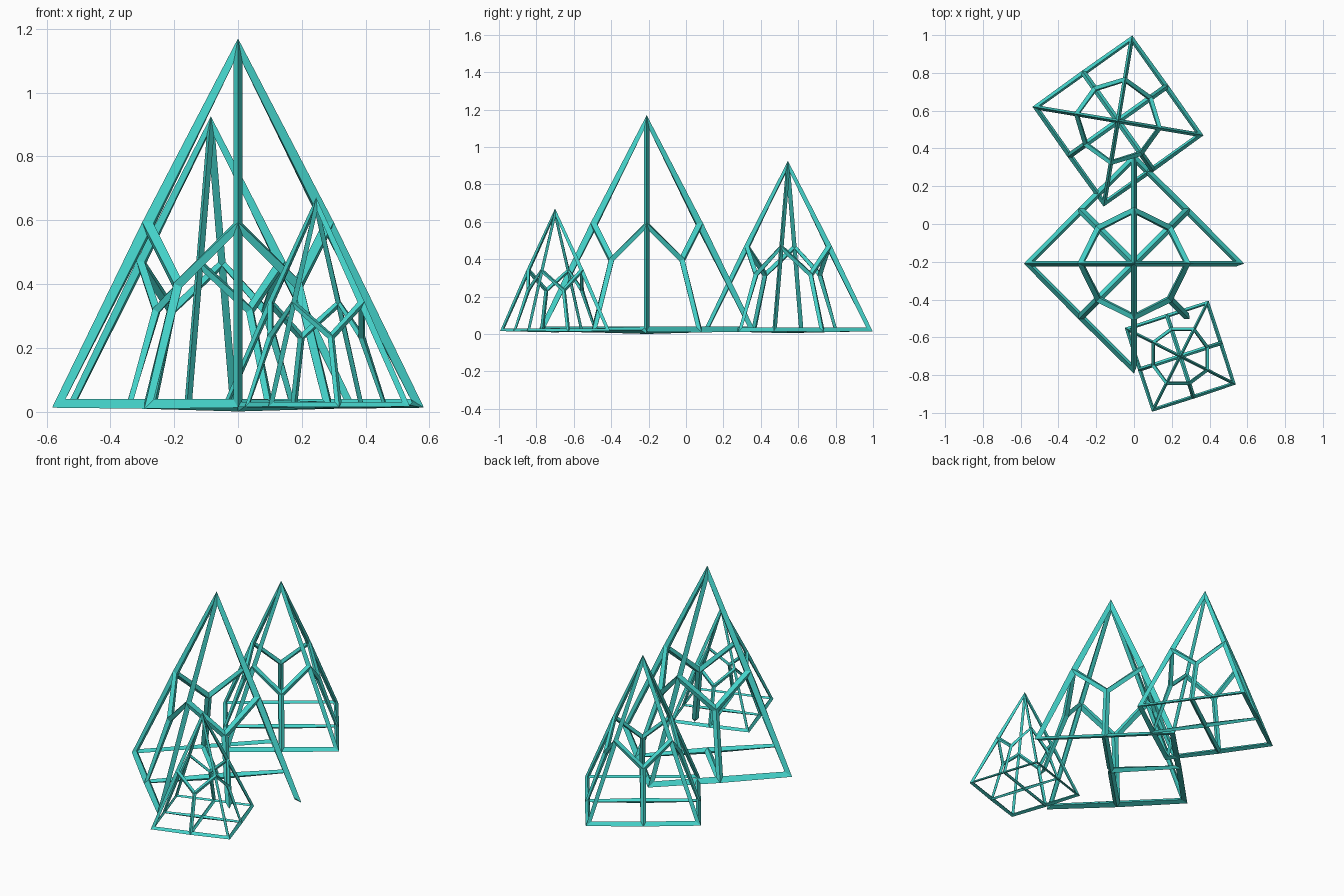
import bpy, bmesh
from math import radians
from mathutils import Vector

if "Cube" in bpy.data.objects:
    bpy.data.objects.remove(bpy.data.objects["Cube"])

teal = bpy.data.materials.new("teal")
teal.diffuse_color = (0.06, 0.66, 0.6, 1)
teal.use_nodes = True
teal.node_tree.nodes["Principled BSDF"].inputs["Base Color"].default_value = teal.diffuse_color


def lattice_pyramid(name, x, y, size, angle, removed=()):
    """Four-sided pyramid, faces split at their centres, turned into struts."""
    corners = [(1, 0, 0), (0, 1, 0), (-1, 0, 0), (0, -1, 0)]
    faces = [(3, 2, 1, 0)] + [(i, (i + 1) % 4, 4) for i in range(4)]
    mesh = bpy.data.meshes.new(name)
    mesh.from_pydata(corners + [(0, 0, 2)], [], faces)
    ob = bpy.data.objects.new(name, mesh)
    bpy.context.collection.objects.link(ob)

    # split each face at its centre, then keep only the edges as struts
    sub = ob.modifiers.new("split", 'SUBSURF')
    sub.subdivision_type = 'SIMPLE'
    sub.levels = sub.render_levels = 1
    wire = ob.modifiers.new("struts", 'WIREFRAME')
    wire.thickness = 0.07
    bpy.context.view_layer.update()
    dg = bpy.context.evaluated_depsgraph_get()
    result = bpy.data.meshes.new_from_object(ob.evaluated_get(dg))
    ob.modifiers.clear()
    ob.data = result

    # take out the listed struts and cap the open ends
    if removed:
        bm = bmesh.new()
        bm.from_mesh(result)
        mids = [Vector(p) for p in removed]
        gone = [f for f in bm.faces
                if any((f.calc_center_median() - m).length < 0.1 for m in mids)]
        bmesh.ops.delete(bm, geom=gone, context='FACES')
        bmesh.ops.holes_fill(bm, edges=[e for e in bm.edges if e.is_boundary], sides=8)
        bmesh.ops.recalc_face_normals(bm, faces=bm.faces[:])
        bm.to_mesh(result)
        bm.free()

    result.materials.clear()
    result.materials.append(teal)
    ob.location = (x, y, 0.02)
    ob.scale = (size,) * 3
    ob.rotation_euler.z = radians(angle)
    return ob


# large pyramid with an opening at its front right foot
lattice_pyramid("large_pyramid_frame", 0, -0.21, 0.565, 0,
                removed=[(0.75, -0.25, 0), (0.25, -0.75, 0), (0.25, -0.25, 0)])
# medium pyramid at the back, small pyramid at the front
lattice_pyramid("medium_pyramid_frame", -0.085, 0.545, 0.445, -9.5)
lattice_pyramid("small_pyramid_frame", 0.245, -0.70, 0.32, -27)
